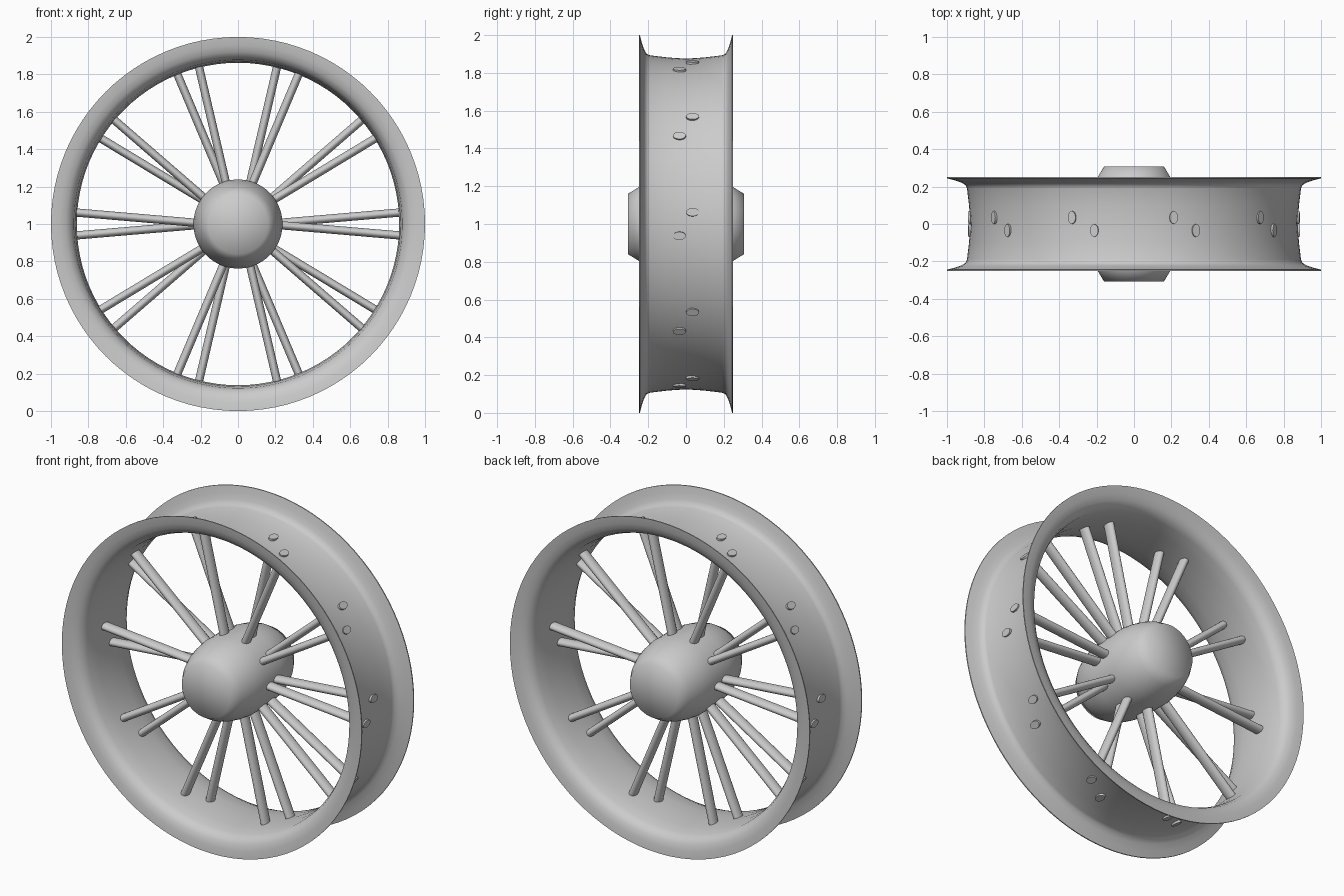
import bpy, bmesh, math
from mathutils import Matrix, Vector

if "Cube" in bpy.data.objects:
    bpy.data.objects.remove(bpy.data.objects["Cube"], do_unlink=True)

GREY = (0.6, 0.6, 0.6, 1.0)
CENTRE = Vector((0, 0, 1))

metal = bpy.data.materials.new("plain grey")
metal.use_nodes = True
metal.diffuse_color = GREY
metal.node_tree.nodes["Principled BSDF"].inputs["Base Color"].default_value = GREY


def finish(bm, name, angle):
    """Turn a bmesh into a smooth-shaded object."""
    bmesh.ops.recalc_face_normals(bm, faces=bm.faces[:])
    mesh = bpy.data.meshes.new(name)
    bm.to_mesh(mesh)
    bm.free()
    mesh.materials.append(metal)
    obj = bpy.data.objects.new(name, mesh)
    bpy.context.collection.objects.link(obj)
    bpy.ops.object.select_all(action="DESELECT")
    obj.select_set(True)
    bpy.context.view_layer.objects.active = obj
    bpy.ops.object.shade_smooth_by_angle(angle=math.radians(angle))
    return obj


def lathe(name, profile, angle, steps=96, closed=False):
    """Spin (radius, y) points around the axle."""
    bm = bmesh.new()
    verts = [bm.verts.new((r, y, 0)) for r, y in profile]
    pairs = list(zip(verts, verts[1:]))
    if closed:
        pairs.append((verts[-1], verts[0]))
    edges = [bm.edges.new(p) for p in pairs]
    bmesh.ops.spin(bm, geom=verts + edges, cent=(0, 0, 0), axis=(0, 1, 0),
                   angle=math.tau, steps=steps, use_merge=True)
    bmesh.ops.remove_doubles(bm, verts=bm.verts[:], dist=1e-5)
    bmesh.ops.translate(bm, verts=bm.verts[:], vec=CENTRE)
    return finish(bm, name, angle)


def mirrored(half):
    """Extend a profile running from y = 0 outwards to both sides."""
    return [(r, -y) for r, y in reversed(half) if y > 0] + half


# Rim: thin shell, flared into a flange at both edges
outer = mirrored([(0.875, 0), (0.882, 0.1), (0.893, 0.19), (0.9, 0.208),
                  (0.925, 0.222), (0.96, 0.234), (1.0, 0.244)])
inner = mirrored([(0.862, 0), (0.868, 0.1), (0.878, 0.18), (0.893, 0.215),
                  (0.92, 0.234), (0.955, 0.245), (1.0, 0.25)])
lathe("rim", outer + inner[::-1], 60, closed=True)

# Hub: rounded barrel with a flat cap at each end
hub = mirrored([(0.238, 0), (0.238, 0.08), (0.23, 0.14), (0.215, 0.2),
                (0.195, 0.25), (0.16, 0.307), (0, 0.307)])
lathe("hub", hub, 75, steps=64)

# Spokes: ten pairs, each a front and a back spoke fanning out to the rim
PAIRS = 10
for i in range(PAIRS):
    turn = Matrix.Rotation(-math.tau * i / PAIRS, 4, "Y")
    for side, label in ((-1, "front"), (1, "back")):
        start = Vector((0.15, side * 0.035, 0))
        end = Vector((0.885, side * 0.035, side * 0.063))
        along = end - start
        bm = bmesh.new()
        bmesh.ops.create_cone(bm, cap_ends=True, segments=20, radius1=1, radius2=1,
                              depth=along.length)
        # Oval section, wider along the axle
        bmesh.ops.scale(bm, verts=bm.verts[:], vec=(0.022, 0.034, 1))
        tilt = Matrix.Rotation(math.atan2(along.x, along.z), 4, "Y")
        place = (Matrix.Translation(CENTRE) @ turn
                 @ Matrix.Translation((start + end) / 2) @ tilt)
        bmesh.ops.transform(bm, matrix=place, verts=bm.verts[:])
        finish(bm, f"spoke_{label}_{i + 1}", 40)
